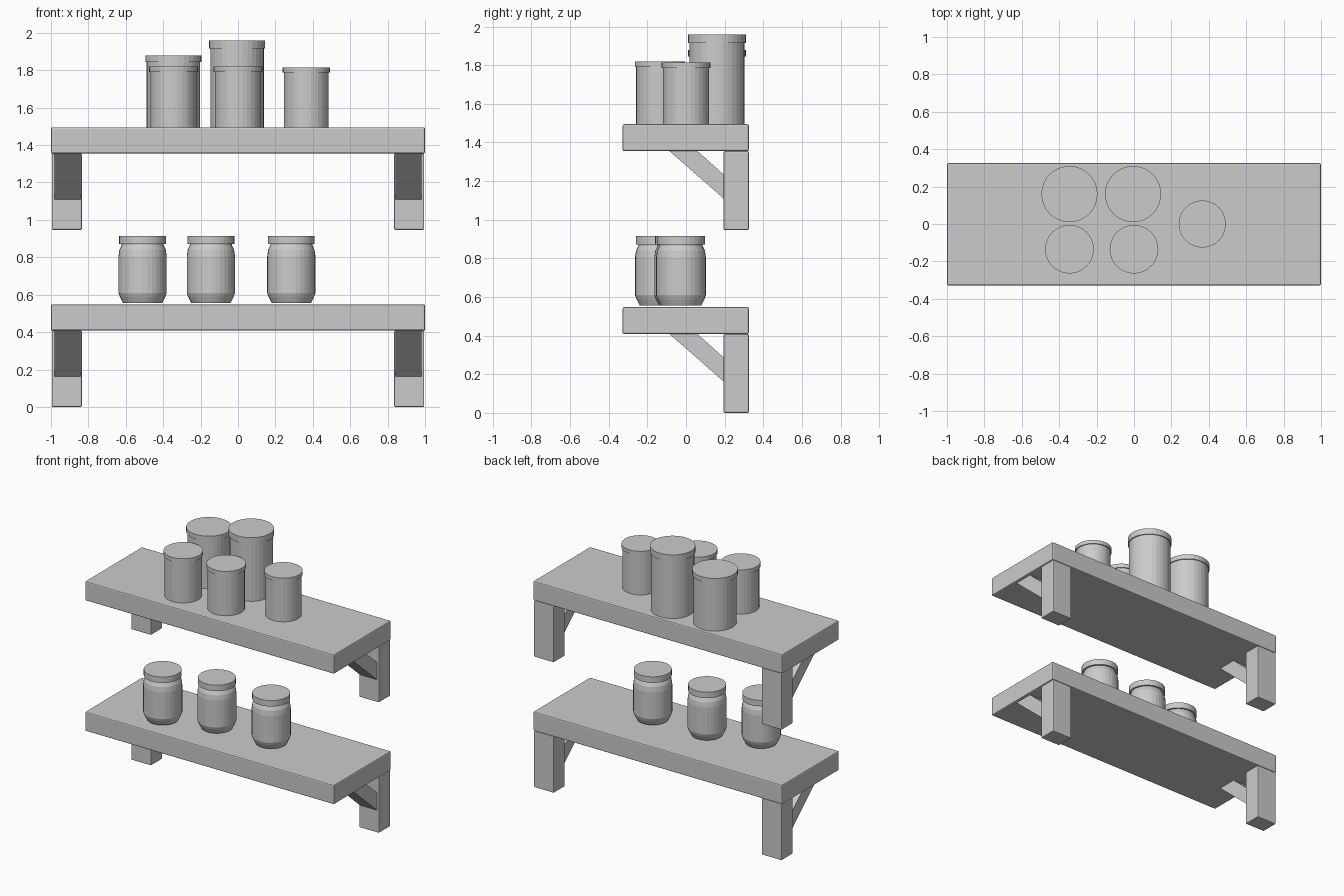
import bpy, bmesh, math

if "Cube" in bpy.data.objects:
    bpy.data.objects.remove(bpy.data.objects["Cube"], do_unlink=True)

COLOUR = (0.6, 0.6, 0.6, 1)
grey = bpy.data.materials.new("plain grey")
grey.use_nodes = True
grey.diffuse_color = COLOUR
grey.node_tree.nodes["Principled BSDF"].inputs["Base Color"].default_value = COLOUR
SIDES = 32


def finish(name, bm, bevel=0):
    bmesh.ops.recalc_face_normals(bm, faces=bm.faces)
    mesh = bpy.data.meshes.new(name)
    bm.to_mesh(mesh)
    bm.free()
    mesh.materials.append(grey)
    ob = bpy.data.objects.new(name, mesh)
    bpy.context.collection.objects.link(ob)
    if bevel:
        mod = ob.modifiers.new("soft edges", "BEVEL")
        mod.width, mod.segments = bevel, 2
    return ob


def prism(name, outline, x0, x1, bevel=0):
    """Extrude a (y, z) outline along x."""
    bm = bmesh.new()
    face = bm.faces.new([bm.verts.new((x0, y, z)) for y, z in outline])
    new = bmesh.ops.extrude_face_region(bm, geom=[face])["geom"]
    verts = [v for v in new if isinstance(v, bmesh.types.BMVert)]
    bmesh.ops.translate(bm, verts=verts, vec=(x1 - x0, 0, 0))
    return finish(name, bm, bevel)


def rect(y0, y1, z0, z1):
    return [(y0, z0), (y1, z0), (y1, z1), (y0, z1)]


def lathe(name, x, y, profile):
    """Turn a (radius, z) profile into a capped solid."""
    bm = bmesh.new()
    rings = []
    for r, z in profile:
        angles = [math.tau * i / SIDES for i in range(SIDES)]
        rings.append([bm.verts.new((x + r * math.cos(a), y + r * math.sin(a), z))
                      for a in angles])
    for low, high in zip(rings, rings[1:]):
        for i in range(SIDES):
            j = (i + 1) % SIDES
            bm.faces.new((low[i], low[j], high[j], high[i]))
    bm.faces.new(rings[0])
    bm.faces.new(rings[-1])
    return finish(name, bm)


# Two shelves, each on a pair of braced brackets
for level, base in (("lower", 0), ("upper", 0.947)):
    under = base + 0.408
    prism(level + "_shelf_board", rect(-0.328, 0.325, under, under + 0.14), -1, 1, 0.008)
    for side, s in (("left", 1), ("right", -1)):
        tag = f"{level}_{side}_"
        prism(tag + "bracket_post", rect(0.195, 0.325, base, under),
              s * 0.835, s * 0.995, 0.006)
        brace = [(-0.085, under), (0.06, under),
                 (0.2, under - 0.125), (0.2, under - 0.25)]
        prism(tag + "bracket_brace", brace, s * 0.842, s * 0.98)

# Canisters on the upper shelf: x, y, lid radius, top height, lid height
SHELF_TOP = 1.493
canisters = [
    (-0.345, 0.16, 0.15, 1.88, 0.035),
    (-0.005, 0.16, 0.15, 1.96, 0.045),
    (-0.345, -0.135, 0.13, 1.82, 0.03),
    (0, -0.135, 0.13, 1.82, 0.03),
    (0.365, 0, 0.126, 1.815, 0.028),
]
for n, (x, y, r, top, lid) in enumerate(canisters, 1):
    body = r - 0.007
    lathe(f"canister_{n}_body", x, y, [(body, SHELF_TOP), (body, top - lid / 2)])
    lathe(f"canister_{n}_lid", x, y, [(r, top - lid), (r, top)])

# Round-shouldered jars on the lower shelf
jar = [(0.105, 0.556), (0.122, 0.59), (0.129, 0.61), (0.129, 0.805),
       (0.124, 0.84), (0.112, 0.865), (0.112, 0.885)]
for n, (x, y) in enumerate([(-0.51, -0.135), (-0.145, -0.035), (0.285, -0.026)], 1):
    lathe(f"jar_{n}_body", x, y, jar)
    lathe(f"jar_{n}_lid", x, y, [(0.125, 0.872), (0.125, 0.915)])
